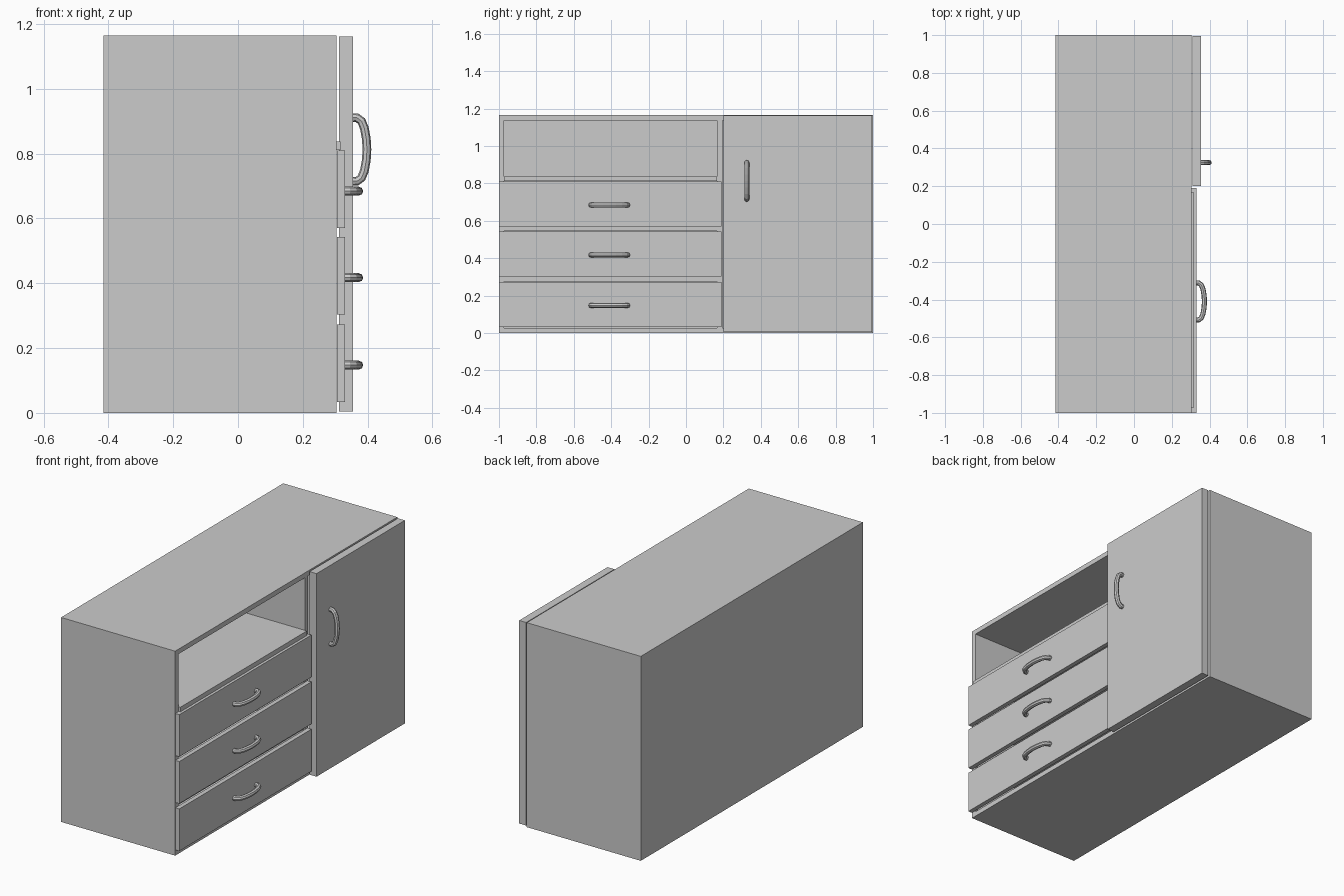
import bpy, bmesh, math
from mathutils import Vector

if "Cube" in bpy.data.objects:
    bpy.data.objects.remove(bpy.data.objects["Cube"])


def boxes(name, specs):
    """One object made of boxes, each given as (x0, x1, y0, y1, z0, z1)."""
    bm = bmesh.new()
    for x0, x1, y0, y1, z0, z1 in specs:
        vs = bmesh.ops.create_cube(bm, size=1)["verts"]
        for v in vs:
            v.co = Vector((x1 if v.co.x > 0 else x0,
                           y1 if v.co.y > 0 else y0,
                           z1 if v.co.z > 0 else z0))
    return finish(name, bm)


def finish(name, bm):
    bmesh.ops.recalc_face_normals(bm, faces=bm.faces)
    mesh = bpy.data.meshes.new(name)
    bm.to_mesh(mesh)
    bm.free()
    ob = bpy.data.objects.new(name, mesh)
    bpy.context.collection.objects.link(ob)
    return ob


def handle(name, base, along, radius=0.0135, sides=8):
    """Bowed tube on a front that faces +x, running along the given axis."""
    half = [(0.098, 0.0), (0.098, 0.012), (0.088, 0.026), (0.066, 0.035), (0.033, 0.041)]
    path = half + [(0, 0.043)] + [(-a, d) for a, d in reversed(half)]
    along = Vector(along)
    out = Vector((1, 0, 0))
    side = along.cross(out)
    pts = [Vector(base) + along * a + out * d for a, d in path]
    bm = bmesh.new()
    rings = []
    for i, p in enumerate(pts):
        t = (pts[min(i + 1, len(pts) - 1)] - pts[max(i - 1, 0)]).normalized()
        if i in (0, len(pts) - 1):
            t = out if i == 0 else -out
        n = side.cross(t)
        rings.append([bm.verts.new(p + radius * (math.cos(k * math.tau / sides) * n
                                                 + math.sin(k * math.tau / sides) * side))
                      for k in range(sides)])
    for r, s in zip(rings, rings[1:]):
        for k in range(sides):
            j = (k + 1) % sides
            bm.faces.new((r[k], r[j], s[j], s[k]))
    bm.faces.new(rings[0])
    bm.faces.new(rings[-1])
    return finish(name, bm)


XB, XF = -0.415, 0.304      # back and front of the carcass
H, T = 1.165, 0.028         # height and board thickness
DIV0, DIV1 = 0.167, 0.195   # upright between drawers and cupboard

# Carcass: one block with two open bays cut into its front
carcass = boxes("carcass", [(XB, XF, -1, 1, 0, H)])
cutter = boxes("bay_cutter", [(XB + T, XF + 0.1, -1 + T, DIV0, T, H - T),
                              (XB + T, XF + 0.1, DIV1, 1 - T, T, H - T)])
cutter.hide_render = True
cut = carcass.modifiers.new("bays", "BOOLEAN")
cut.object = cutter
cut.operation = "DIFFERENCE"
cut.solver = "EXACT"
bpy.context.view_layer.objects.active = carcass
bpy.ops.object.modifier_apply(modifier=cut.name)
bpy.data.objects.remove(cutter)

# Shelf under the open niche stands slightly proud; drawer dividers are recessed
boxes("niche_shelf", [(XB + T, 0.317, -1 + T, DIV0, 0.812, 0.838)])
boxes("drawer_dividers", [(XB + T, XF - 0.004, -1 + T, DIV0, z, z + 0.026)
                          for z in (0.275, 0.545)])

# Three drawer fronts with handles
for i, z in enumerate((0.033, 0.303, 0.57)):
    boxes(f"drawer_front_{i + 1}", [(0.305, 0.33, -1, 0.19, z, z + 0.24)])
    handle(f"drawer_handle_{i + 1}", (0.33, -0.41, z + 0.1145), (0, 1, 0))

# Cupboard door, hung just clear of the carcass
boxes("door", [(0.311, 0.355, 0.2, 0.995, 0.005, H - 0.003)])
handle("door_handle", (0.355, 0.325, 0.813), (0, 0, 1))
